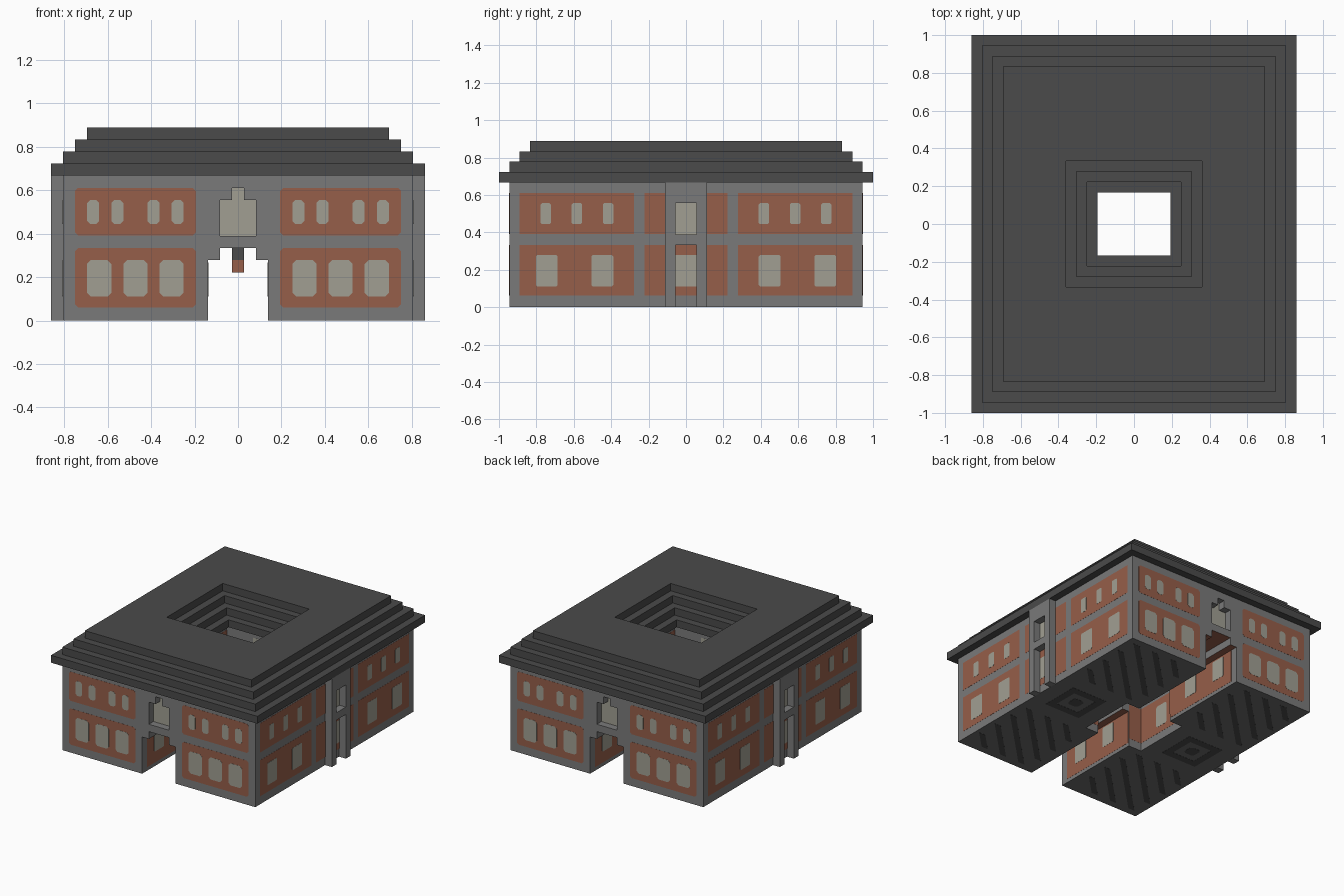
import bpy, bmesh
from math import radians
from mathutils import Matrix, Vector

U = 1 / 18          # one building block
SKIN = 0.001        # thickness of painted plates

if "Cube" in bpy.data.objects:
    bpy.data.objects.remove(bpy.data.objects["Cube"])


def material(name, rgb):
    m = bpy.data.materials.new(name)
    m.use_nodes = True
    m.diffuse_color = (*rgb, 1)
    m.node_tree.nodes["Principled BSDF"].inputs["Base Color"].default_value = (*rgb, 1)
    return m


STONE = material("grey stone", (0.195, 0.195, 0.195))
BRICK = material("red brick", (0.305, 0.112, 0.068))
GLASS = material("pale glass", (0.355, 0.345, 0.29))
ROOF = material("dark roof", (0.069, 0.069, 0.069))
SLATE = material("slate underside", (0.145, 0.145, 0.145))


def finish(name, bm, *mats):
    bmesh.ops.recalc_face_normals(bm, faces=bm.faces)
    me = bpy.data.meshes.new(name)
    bm.to_mesh(me)
    bm.free()
    ob = bpy.data.objects.new(name, me)
    bpy.context.collection.objects.link(ob)
    for m in mats:
        me.materials.append(m)
    return ob


def prism(bm, outline, w0, w1, mat=Matrix()):
    """Extrude a 2D outline (in blocks) between depths w0 and w1 (in units)."""
    lo = [bm.verts.new(mat @ Vector((u * U, v * U, w0))) for u, v in outline]
    hi = [bm.verts.new(mat @ Vector((u * U, v * U, w1))) for u, v in outline]
    bm.faces.new(lo[::-1])
    bm.faces.new(hi)
    n = len(lo)
    for i in range(n):
        j = (i + 1) % n
        bm.faces.new((lo[i], lo[j], hi[j], hi[i]))


def rect(a, b, c, d):
    return [(a, c), (b, c), (b, d), (a, d)]


def cut_rect(a, b, c, d, k):
    return [(a + k, c), (b - k, c), (b, c + k), (b, d - k),
            (b - k, d), (a + k, d), (a, d - k), (a, c + k)]


def stepped(w, h0, h1, h2):
    """Opening with a narrower step on top."""
    return [(-w, h0), (w, h0), (w, h1), (w - 1, h1), (w - 1, h2),
            (1 - w, h2), (1 - w, h1), (-w, h1)]


def wall(angle, dist):
    """Local x runs along the wall, y goes up and z points out of it."""
    return (Matrix.Rotation(radians(angle), 4, 'Z')
            @ Matrix.Translation((0, -dist * U, 0))
            @ Matrix.Rotation(radians(90), 4, 'X'))


def both(spans):
    return list(spans) + [(-b, -a) for a, b in spans]


def plates(name, mat, frames, shapes, out):
    bm = bmesh.new()
    for f in frames:
        for s in shapes:
            prism(bm, s, out - SKIN, out, f)
    return finish(name, bm, mat)


def box_object(name, mat, outline, z0, z1):
    bm = bmesh.new()
    prism(bm, outline, z0, z1)
    return finish(name, bm, mat)


# Main block with courtyard, through passage and recessed window niches
body = box_object("main_walls", STONE, rect(-14.5, 14.5, -17, 17), SKIN, 12 * U)
body.data.materials.append(SLATE)
body.data.materials.append(BRICK)
ARCH = stepped(2.5, -1, 5, 6)
NICHE = stepped(1.5, 7, 10, 11)
cutters = [box_object("courtyard_cutter", STONE, rect(-4.5, 4.5, -4, 4), -1, 2)]
for label, outline, frame, w0, w1 in (
        ("passage_cutter", ARCH, wall(0, 0), -2, 2),
        ("front_niche_cutter", NICHE, wall(0, 17), -U, U),
        ("back_niche_cutter", NICHE, wall(180, 17), -U, U)):
    bm = bmesh.new()
    prism(bm, outline, w0, w1, frame)
    cutters.append(finish(label, bm, STONE))
bpy.context.view_layer.objects.active = body
for c in cutters:
    c.hide_render = True
    mod = body.modifiers.new("cut", 'BOOLEAN')
    mod.operation = 'DIFFERENCE'
    mod.solver = 'EXACT'
    mod.object = c
    bpy.ops.object.modifier_apply(modifier=mod.name)
for c in cutters:
    bpy.data.objects.remove(c)
# Slate underside, brick passage ceiling
for p in body.data.polygons:
    down = p.normal.z < -0.5
    if down and p.center.z < U:
        p.material_index = 1
    elif down and p.center.z < 6.5 * U:
        p.material_index = 2
    else:
        p.material_index = 0

# Stepped roof: every tier is a ring that shrinks outside and opens inside
for i in range(4):
    bm = bmesh.new()
    rings = []
    for hx, hy in ((15.5 - i, 18 - i), (3.5 + i, 3 + i)):
        for z in (12 + i, 13 + i):
            rings.append([bm.verts.new((x * U, y * U, z * U))
                          for x, y in rect(-hx, hx, -hy, hy)])
    ol, oh, il, ih = rings
    for a, b in ((ol, oh), (oh, ih), (ih, il), (il, ol)):
        for k in range(4):
            n = (k + 1) % 4
            bm.faces.new((a[k], a[n], b[n], b[k]))
    finish(f"roof_tier_{i + 1}", bm, ROOF)

# Front and back facades
ends = [wall(0, 17), wall(180, 17)]
wide = both([(3.5, 13.5)])
plates("end_brick_panels", BRICK, ends,
       [cut_rect(a, b, c, d, 0.25) for a, b in wide for c, d in ((1.1, 6), (7.05, 11))], SKIN)
low = both([(4.5, 6.5), (7.5, 9.5), (10.5, 12.5)])
high = both([(4.5, 5.5), (6.5, 7.5), (9.5, 10.5), (11.5, 12.5)])
plates("end_windows", GLASS, ends,
       [cut_rect(a, b, 2, 5, 0.3) for a, b in low]
       + [cut_rect(a, b, 8, 10, 0.25) for a, b in high], 2 * SKIN)
plates("niche_windows", GLASS, [wall(0, 16), wall(180, 16)], [NICHE], SKIN)

# Side facades
sides = [wall(90, 14.5), wall(270, 14.5)]
long_spans = both([(5, 16)])
plates("side_brick_panels", BRICK, sides,
       [rect(a, b, c, d) for a, b in long_spans + both([(2, 4)])
        for c, d in ((1.1, 6), (7.05, 11))] + [rect(-1, 1, 1.1, 6)], SKIN)
side_low = [cut_rect(a, b, 2, 5, 0.12) for a, b in both([(7, 9.1), (12.35, 14.45)])]
plates("side_windows", GLASS, sides,
       side_low + [cut_rect(a, b, 8, 10, 0.12) for a, b in both([(7, 8), (10, 11), (13, 14)])]
       + [rect(-1, 1, 2, 5), rect(-1, 1, 7, 10)], 2 * SKIN)

# Side porticoes: two pillars, a crossbar and a lintel
for side, frame in zip(("left", "right"), sides):
    bm = bmesh.new()
    prism(bm, [(-2, 0), (-1, 0), (-1, 6), (1, 6), (1, 0), (2, 0),
               (2, 7), (-2, 7)], 0, U, frame)
    prism(bm, [(-2, 7), (-1, 7), (-1, 10), (1, 10), (1, 7), (2, 7),
               (2, 12), (-2, 12)], 0, U, frame)
    bmesh.ops.remove_doubles(bm, verts=bm.verts, dist=1e-5)
    finish(f"{side}_portico", bm, STONE)

# Passage walls
passage = [wall(90, -2.5), wall(270, -2.5)]
plates("passage_brick", BRICK, passage, [rect(a, b, 0.5, 5) for a, b in both([(4.1, 16)])], SKIN)
plates("passage_windows", GLASS, passage,
       [cut_rect(a, b, 2, 4.8, 0.12) for a, b in both([(7, 9.1), (12.35, 14.45)])], 2 * SKIN)

# Courtyard walls
yard_sides = [wall(90, -4.5), wall(270, -4.5)]
yard_ends = [wall(0, -4), wall(180, -4)]
plates("courtyard_side_brick", BRICK, yard_sides,
       [rect(-4, 4, 1.1, 6), rect(-4, 4, 7.05, 11)], SKIN)
plates("courtyard_side_windows", GLASS, yard_sides,
       [cut_rect(-1, 1, 2, 5, 0.2)]
       + [cut_rect(a, b, 8, 10, 0.2) for a, b in both([(1, 2)])], 2 * SKIN)
plates("courtyard_end_brick", BRICK, yard_ends,
       [rect(a, b, 1.1, 6) for a, b in both([(2.5, 4.5)])], SKIN)
plates("courtyard_end_windows", GLASS, yard_ends, [NICHE], SKIN)

# Lanterns hanging in the passage
for label, y in (("front", -9.5), ("back", 9.5)):
    foot = rect(-0.5, 0.5, y - 0.5, y + 0.5)
    box_object(f"{label}_lantern_cap", ROOF, foot, 5 * U, 6 * U)
    box_object(f"{label}_lantern", BRICK, foot, 4 * U, 5 * U)

# Underside inlays: diagonal stripes in each quarter and a square motif between
bm = bmesh.new()
for x0, x1 in both([(4, 13.5)]):
    for y0, y1 in both([(5, 16)]):
        for c in range(-30, 31, 3):
            a, b = max(y0, x0 - c), min(y1, x1 - c)
            if b - a > 0.6:
                h = 0.5
                prism(bm, [(a + c - h, a), (a + c + h, a),
                           (b + c + h, b), (b + c - h, b)], 0, SKIN)
for x in (-9.5, 9.5):
    prism(bm, cut_rect(x - 0.8, x + 0.8, -0.8, 0.8, 0.3), 0, SKIN)
    for s in (-1, 1):
        e = sorted((1.7 * s, 2.7 * s))
        prism(bm, rect(x - 2.7, x + 2.7, *e), 0, SKIN)
        prism(bm, rect(x + e[0], x + e[1], -1.7, 1.7), 0, SKIN)
finish("underside_inlay", bm, ROOF)
